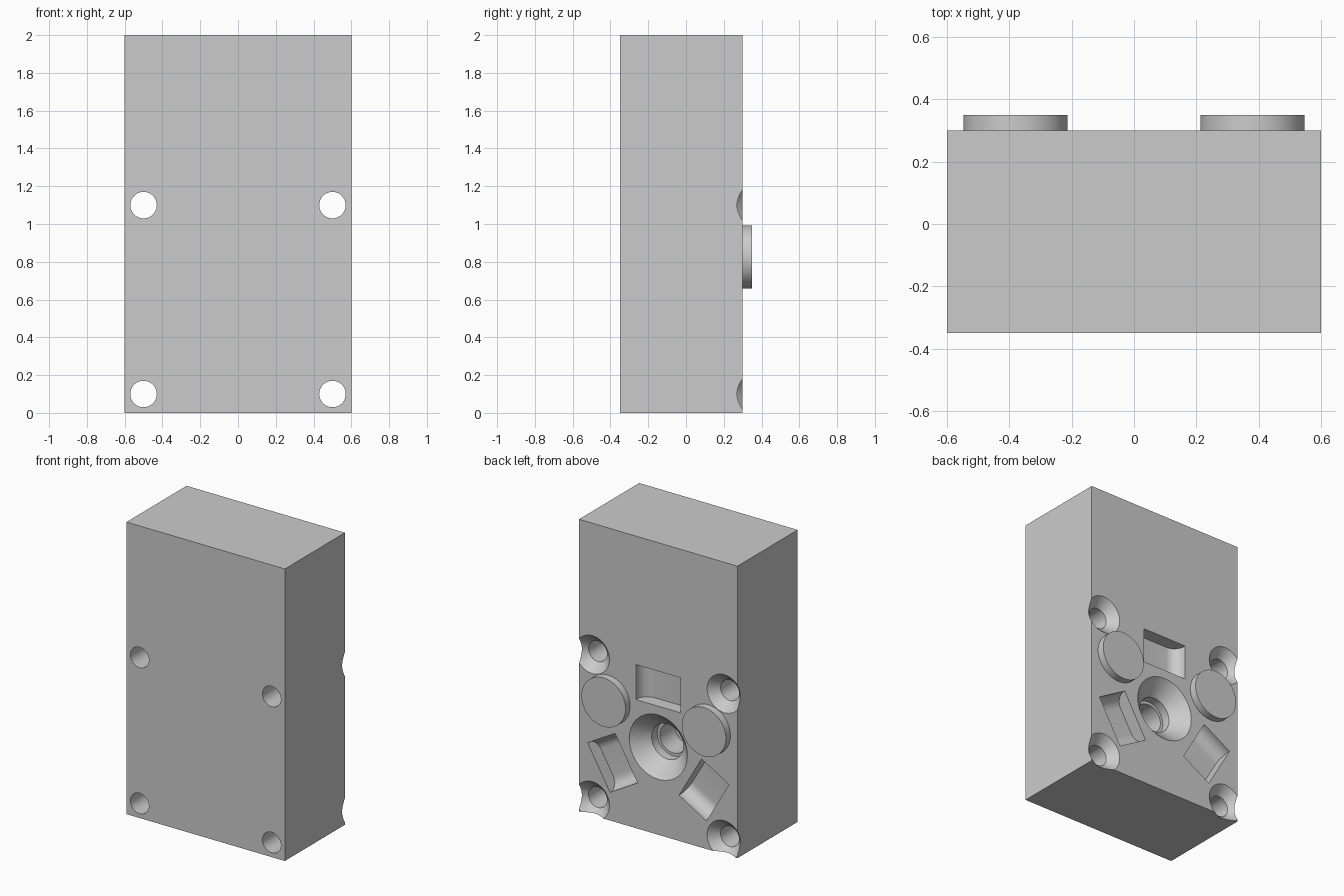
import bpy, bmesh
from math import sin, cos, pi, radians

if "Cube" in bpy.data.objects:
    bpy.data.objects.remove(bpy.data.objects["Cube"])

BACK, FRONT = 0.30, -0.35   # y of the back and front faces
HUB = 0.6                   # height of the central bore

grey = bpy.data.materials.new("plain grey")
grey.use_nodes = True
grey.diffuse_color = (0.6, 0.6, 0.6, 1)
grey.node_tree.nodes["Principled BSDF"].inputs["Base Color"].default_value = (0.6, 0.6, 0.6, 1)


def make(name, bm):
    bmesh.ops.recalc_face_normals(bm, faces=bm.faces)
    mesh = bpy.data.meshes.new(name)
    bm.to_mesh(mesh)
    bm.free()
    mesh.materials.append(grey)
    ob = bpy.data.objects.new(name, mesh)
    bpy.context.collection.objects.link(ob)
    return ob


def lathe(name, x, z, profile, sides=64):
    """Turn (radius, y) points about an axis along y, with capped ends."""
    bm = bmesh.new()
    rings = [[bm.verts.new((x + r * cos(2 * pi * i / sides), y, z + r * sin(2 * pi * i / sides)))
              for i in range(sides)] for r, y in profile]
    for a, b in zip(rings, rings[1:]):
        for i in range(sides):
            j = (i + 1) % sides
            bm.faces.new((a[i], a[j], b[j], b[i]))
    bm.faces.new(rings[0])
    bm.faces.new(rings[-1])
    return make(name, bm)


def slot(name, angle, half_len=0.17, half_wide=0.12, depth=0.09, fillet=0.08):
    """Pocket with rounded ends, placed around the hub at the given angle."""
    right = [(half_len, 0.02)]
    for k in range(13):
        a = k / 12 * pi / 2
        right.append((half_len - fillet + fillet * cos(a), -depth + fillet - fillet * sin(a)))
    outline = right + [(-t, d) for t, d in reversed(right)]
    bm = bmesh.new()
    rings = []
    for radius in (0.4 - half_wide, 0.4 + half_wide):
        rings.append([bm.verts.new((radius * cos(angle) - t * sin(angle), BACK + d,
                                    HUB + radius * sin(angle) + t * cos(angle)))
                      for t, d in outline])
    bm.faces.new(rings[0])
    bm.faces.new(rings[1])
    for i in range(len(outline)):
        j = (i + 1) % len(outline)
        bm.faces.new((rings[0][i], rings[0][j], rings[1][j], rings[1][i]))
    return make(name, bm)


def smooth(ob):
    bpy.ops.object.select_all(action="DESELECT")
    ob.select_set(True)
    bpy.context.view_layer.objects.active = ob
    bpy.ops.object.shade_smooth_by_angle(angle=radians(30))


# Main block
bm = bmesh.new()
bmesh.ops.create_cube(bm, size=1)
for v in bm.verts:
    v.co.x *= 1.2
    v.co.y = BACK if v.co.y > 0 else FRONT
    v.co.z = 2 if v.co.z > 0 else 0
block = make("block", bm)

# Countersunk screw holes through the block
cutters = []
for x in (-0.5, 0.5):
    for z in (0.1, 1.1):
        cutters.append(lathe("screw_hole_cutter", x, z,
                             [(0.07, FRONT - 0.05), (0.07, BACK - 0.06), (0.15, BACK + 0.02)]))

# Flared, stepped blind bore
cutters.append(lathe("bore_cutter", 0, HUB,
                     [(0.10, BACK - 0.32), (0.10, BACK - 0.16), (0.12, BACK - 0.16),
                      (0.12, BACK - 0.10), (0.24, BACK + 0.02)]))

# Three pockets spaced evenly around the bore
for deg in (90, 210, 330):
    cutters.append(slot("pocket_cutter", radians(deg)))

for cutter in cutters:
    mod = block.modifiers.new("cut", "BOOLEAN")
    mod.operation = "DIFFERENCE"
    mod.solver = "EXACT"
    mod.object = cutter
    cutter.hide_render = True
    bpy.ops.object.select_all(action="DESELECT")
    bpy.context.view_layer.objects.active = block
    block.select_set(True)
    bpy.ops.object.modifier_apply(modifier=mod.name)
    bpy.data.objects.remove(cutter)
smooth(block)

# Raised round pads on the back
for side, x in (("left", 0.38), ("right", -0.38)):
    smooth(lathe(side + "_pad", x, 0.825, [(0.167, BACK), (0.167, BACK + 0.05)]))
